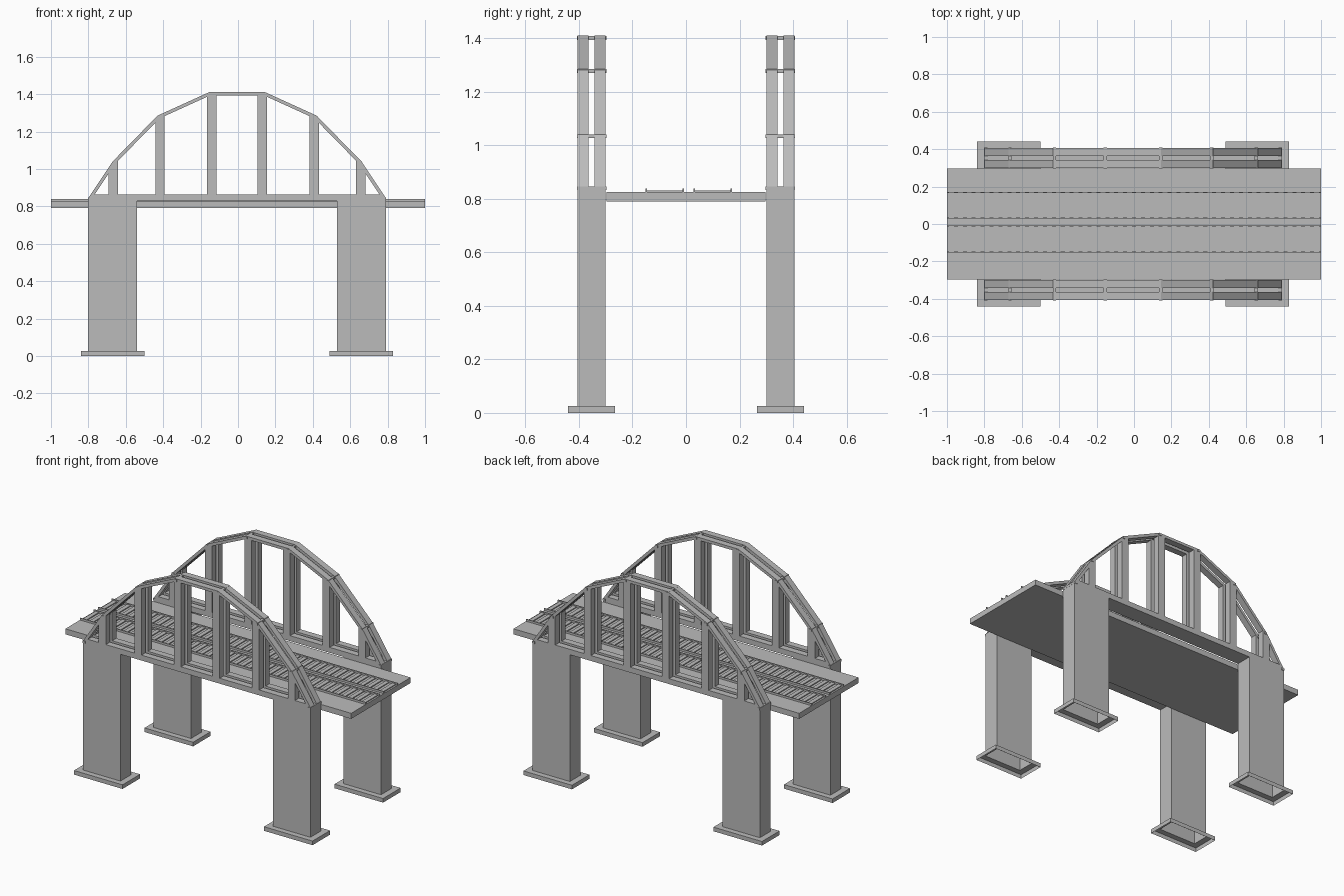
import bpy, bmesh
from mathutils import Vector

old = bpy.data.objects.get("Cube")
if old:
    bpy.data.objects.remove(old, do_unlink=True)

grey = bpy.data.materials.new("concrete_grey")
grey.use_nodes = True
grey.diffuse_color = (0.5, 0.5, 0.5, 1)
bsdf = next(n for n in grey.node_tree.nodes if n.type == 'BSDF_PRINCIPLED')
bsdf.inputs["Base Color"].default_value = (0.5, 0.5, 0.5, 1)
bsdf.inputs["Roughness"].default_value = 0.8


def finish(name, bm):
    bmesh.ops.recalc_face_normals(bm, faces=bm.faces)
    mesh = bpy.data.meshes.new(name)
    bm.to_mesh(mesh)
    bm.free()
    mesh.materials.append(grey)
    obj = bpy.data.objects.new(name, mesh)
    bpy.context.collection.objects.link(obj)
    return obj


def add_prism(bm, outline, y0, y1):
    """Extrude an x-z outline from y0 to y1."""
    a = [bm.verts.new((x, y0, z)) for x, z in outline]
    b = [bm.verts.new((x, y1, z)) for x, z in outline]
    bm.faces.new(a)
    bm.faces.new(b[::-1])
    for i in range(len(a)):
        j = (i + 1) % len(a)
        bm.faces.new((a[i], b[i], b[j], a[j]))


def add_box(bm, x0, x1, y0, y1, z0, z1):
    add_prism(bm, [(x0, z0), (x1, z0), (x1, z1), (x0, z1)], y0, y1)


# Shared layout
MID = -0.005
half = [(0.15, 1.41), (0.425, 1.285), (0.665, 1.04), (0.795, 0.845)]
outer = [Vector((MID - x, z)) for x, z in reversed(half)]
outer += [Vector((MID + x, z)) for x, z in half]
RIBS = ((0.30, 0.341), (0.364, 0.405))
DECK_TOP = 0.825


def inset_line(points, width):
    """Mitred offset towards the inside of the arch."""
    result = []
    for i, p in enumerate(points):
        dirs = []
        if i > 0:
            dirs.append((p - points[i - 1]).normalized())
        if i < len(points) - 1:
            dirs.append((points[i + 1] - p).normalized())
        normals = [Vector((d.y, -d.x)) for d in dirs]
        n = sum(normals, Vector((0, 0))).normalized()
        result.append(p + n * (width / n.dot(normals[0])))
    return result


def arch_height(x):
    for p, q in zip(outer, outer[1:]):
        if p.x <= x <= q.x:
            return p.y + (q.y - p.y) * (x - p.x) / (q.x - p.x)
    return outer[0].y


# Deck
bm = bmesh.new()
add_box(bm, -1, 1, -0.297, 0.297, 0.79, DECK_TOP)
finish("deck", bm)

# Two tracks: sleepers and rails
for label, y0, y1 in (("right", -0.152, -0.008), ("left", 0.028, 0.172)):
    bm = bmesh.new()
    count = 42
    step = 2 / count
    for i in range(count):
        x = -1 + step * (i + 0.5)
        add_box(bm, x - 0.013, x + 0.013, y0, y1, DECK_TOP, 0.831)
    finish(label + "_track_sleepers", bm)
    bm = bmesh.new()
    for y in (y0 + 0.003, y1 - 0.003):
        add_box(bm, -1, 1, y - 0.003, y + 0.003, DECK_TOP, 0.838)
    finish(label + "_track_rails", bm)

for side, s in (("right", -1), ("left", 1)):
    # Hollow piers with spread footings, open underneath
    for end, e in (("west", -1), ("east", 1)):
        bm = bmesh.new()
        cx, cy = MID + e * 0.665, s * 0.3525
        rings = []
        for hx, hy, z in ((0.17, 0.0875, 0), (0.17, 0.0875, 0.026),
                          (0.131, 0.0525, 0.026), (0.131, 0.0525, 0.842)):
            rings.append([bm.verts.new((cx + u * hx, cy + v * hy, z))
                          for u, v in ((-1, -1), (1, -1), (1, 1), (-1, 1))])
        for lo, hi in zip(rings, rings[1:]):
            for i in range(4):
                j = (i + 1) % 4
                bm.faces.new((lo[i], lo[j], hi[j], hi[i]))
        bm.faces.new(rings[-1])
        finish(f"{side}_{end}_pier", bm)

    # Girder between the piers
    bm = bmesh.new()
    add_box(bm, MID - 0.534, MID + 0.534, s * 0.30, s * 0.405, 0.828, 0.842)
    finish(side + "_girder", bm)

    # Twin arch ribs, bottom chords and hangers
    arch, chord, hangers = bmesh.new(), bmesh.new(), bmesh.new()
    inner = inset_line(outer, 0.018)
    for y0, y1 in RIBS:
        add_prism(arch, outer + inner[::-1], s * y0, s * y1)
        add_prism(chord, [(MID - 0.795, 0.84), (MID + 0.795, 0.84),
                          (MID + 0.783, 0.862), (MID - 0.783, 0.862)],
                  s * y0, s * y1)
        for hx in (0.135, 0.412, 0.662):
            for e in (-1, 1):
                x0, x1 = MID + e * hx - 0.025, MID + e * hx + 0.025
                add_prism(hangers, [(x0, 0.85), (x1, 0.85),
                                    (x1, arch_height(x1) - 0.012),
                                    (x0, arch_height(x0) - 0.012)],
                          s * y0, s * y1)
    finish(side + "_arch_ribs", arch)
    finish(side + "_bottom_chords", chord)
    finish(side + "_hangers", hangers)

    # Cross pins tying the twin ribs together at the joints
    bm = bmesh.new()
    for p, q in zip(outer, inner):
        c = (p + q) / 2
        add_box(bm, c.x - 0.009, c.x + 0.009, s * 0.297, s * 0.408,
                c.y - 0.008, c.y + 0.006)
    finish(side + "_cross_pins", bm)
